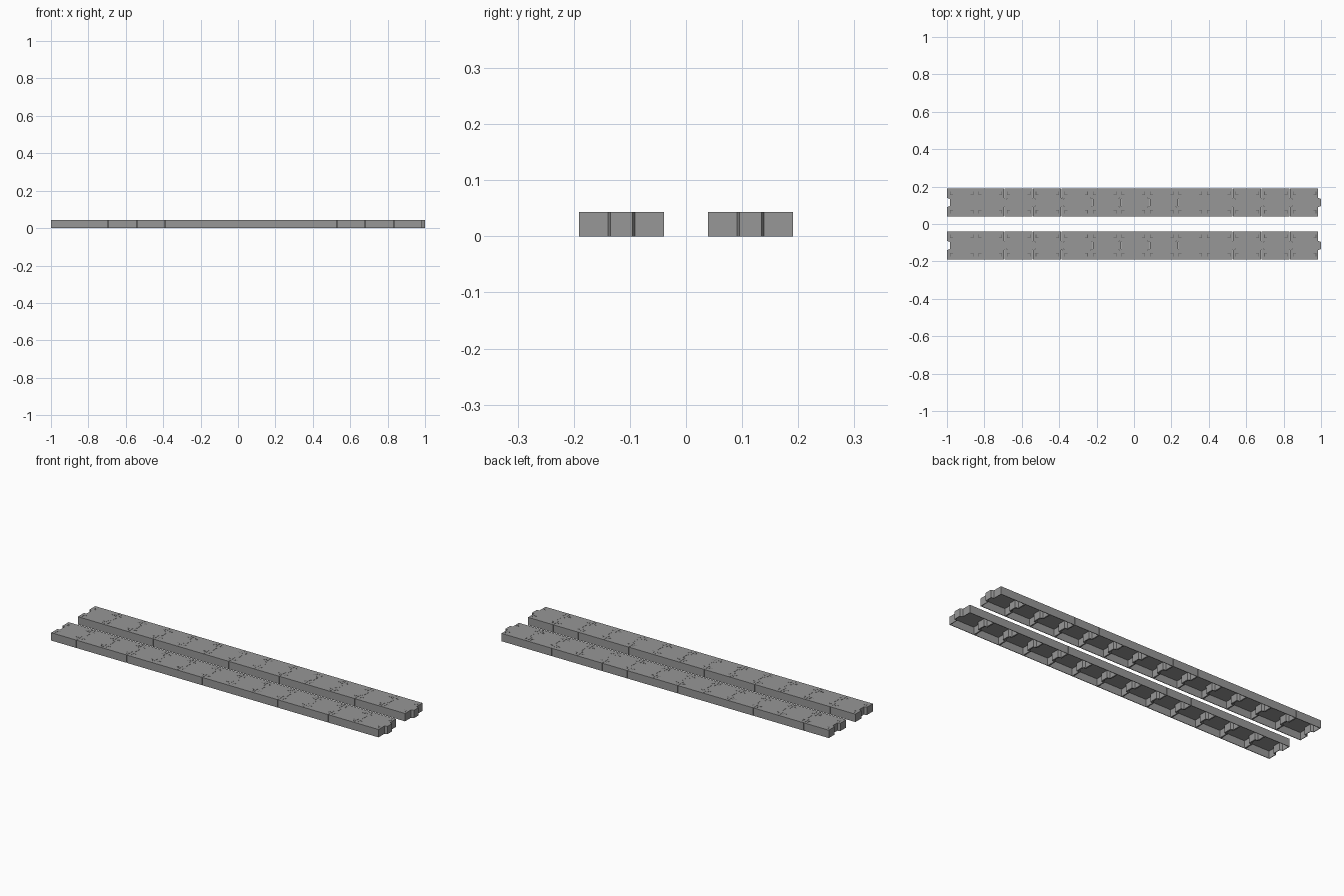
import bpy, bmesh

if "Cube" in bpy.data.objects:
    bpy.data.objects.remove(bpy.data.objects["Cube"])

N = 13
PITCH = 1.985 / N
H, HALF_W, ROW_Y = 0.043, 0.0755, 0.115
TAB, GAP = 0.015, 0.0012


def material(name, v):
    m = bpy.data.materials.new(name)
    m.diffuse_color = (v, v, v, 1)
    m.use_nodes = True
    m.node_tree.nodes["Principled BSDF"].inputs["Base Color"].default_value = m.diffuse_color
    return m


LINK_GREY = material("link_grey", 0.31)
MARK_GREY = material("mark_grey", 0.12)


def finish(name, bm, y, mat):
    me = bpy.data.meshes.new(name)
    bm.to_mesh(me)
    bm.free()
    me.materials.append(mat)
    ob = bpy.data.objects.new(name, me)
    bpy.context.collection.objects.link(ob)
    ob.location = (-1, y, 0)
    return ob


def repeat(ob):
    m = ob.modifiers.new("repeat", 'ARRAY')
    m.count = N
    m.use_relative_offset = False
    m.use_constant_offset = True
    m.constant_offset_displace = (PITCH, 0, 0)


def end_profile(x):
    # Trapezoid tab or matching socket edge, from -y to +y
    return [(x, -HALF_W), (x, -0.024), (x + TAB, -0.0195),
            (x + TAB, 0.0195), (x, 0.024), (x, HALF_W)]


def link_row(name, y):
    # Interlocking link shell, open underneath, with a fine seam between links
    bm = bmesh.new()
    outline = end_profile(PITCH) + end_profile(GAP)[::-1]
    base = bm.faces.new([bm.verts.new((px, py, 0)) for px, py in outline])
    ext = bmesh.ops.extrude_face_region(bm, geom=[base])
    top = [v for v in ext["geom"] if isinstance(v, bmesh.types.BMVert)]
    bmesh.ops.translate(bm, vec=(0, 0, H), verts=top)
    bmesh.ops.recalc_face_normals(bm, faces=bm.faces)
    bottom = [f for f in bm.faces if all(v.co.z < 1e-6 for v in f.verts)]
    bmesh.ops.delete(bm, geom=bottom, context='FACES_ONLY')
    ob = finish(name, bm, y, LINK_GREY)
    s = ob.modifiers.new("walls", 'SOLIDIFY')
    s.thickness = 0.003
    s.offset = -1
    s.use_even_offset = True
    repeat(ob)


def corner_marks(name, y):
    # Fine L-shaped marks near the corners of each link
    bm = bmesh.new()
    for ex, dx in ((0.018, 1), (PITCH - 0.012, -1)):
        for sy in (-1, 1):
            for cx, cy, sx, wy in ((ex, 0.05, 0.003, 0.018),
                                   (ex + dx * 0.008, 0.042, 0.013, 0.003)):
                g = bmesh.ops.create_cube(bm, size=1)["verts"]
                bmesh.ops.scale(bm, vec=(sx, wy, 0.001), verts=g)
                bmesh.ops.translate(bm, vec=(cx, sy * cy, H), verts=g)
    repeat(finish(name, bm, y, MARK_GREY))


for side, y in (("front", -ROW_Y), ("back", ROW_Y)):
    link_row(side + "_link_row", y)
    corner_marks(side + "_corner_marks", y)
